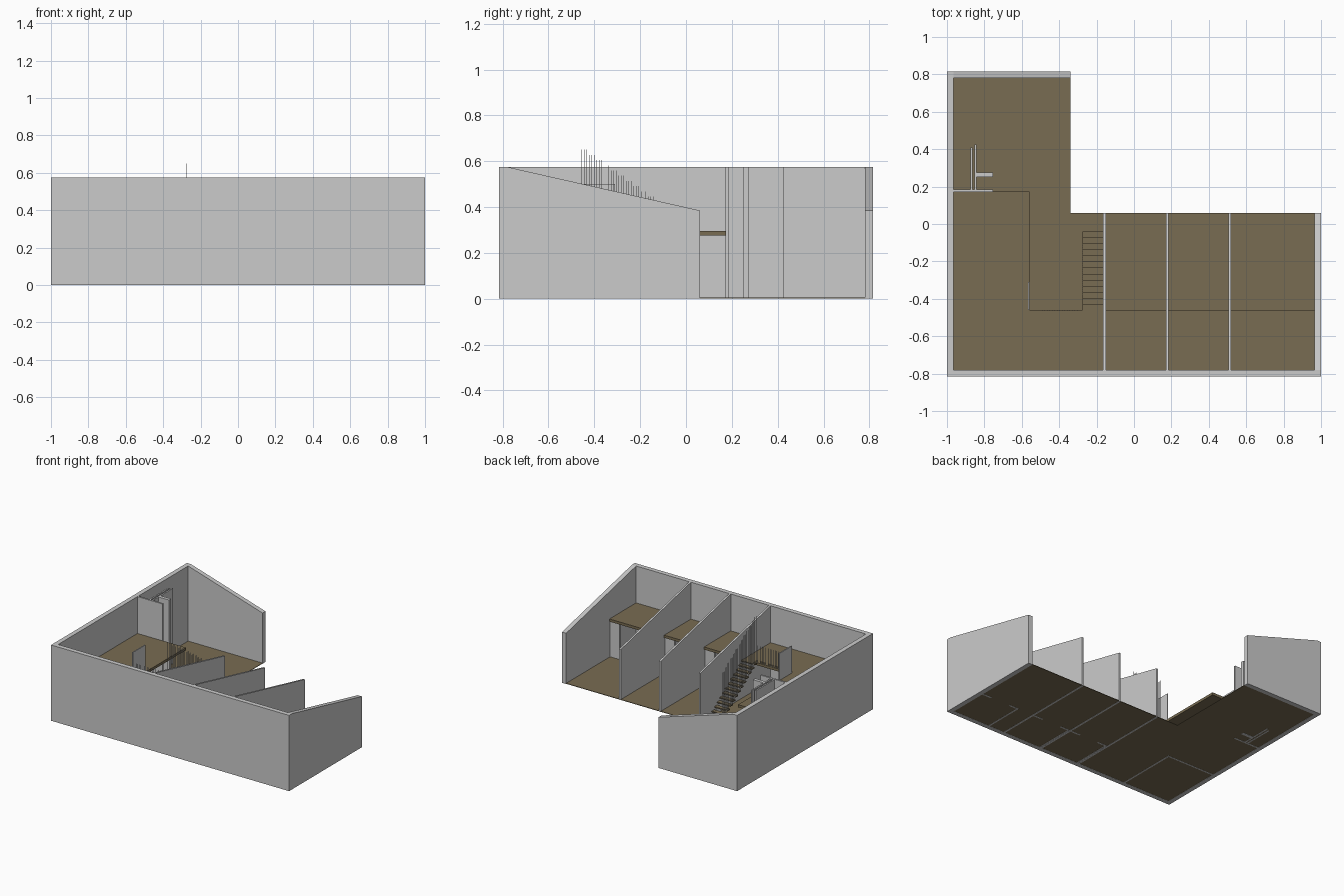
import bpy, bmesh
from mathutils import Vector

if "Cube" in bpy.data.objects:
    bpy.data.objects.remove(bpy.data.objects["Cube"])

brown = bpy.data.materials.new("timber_floor")
brown.diffuse_color = (0.19, 0.15, 0.085, 1)
brown.use_nodes = True
brown.node_tree.nodes["Principled BSDF"].inputs["Base Color"].default_value = brown.diffuse_color

HI, LO = 0.575, 0.385        # wall height at the eaves, and at the low open side
X0, X1, Y0, Y1 = -1.0, 1.0, -0.815, 0.815
T = 0.035                    # outer wall thickness
IX, IY = -0.34, 0.06         # inner corner of the L plan
MEZ = 0.295                  # upper floor level
MX, MY, ME = -0.56, -0.46, 0.175  # upper floor edges


def prism(name, profile, sweep, mat=None):
    """Extrude a planar loop of points along the sweep vector."""
    bm = bmesh.new()
    face = bm.faces.new([bm.verts.new(p) for p in profile])
    ext = bmesh.ops.extrude_face_region(bm, geom=[face])
    verts = [g for g in ext["geom"] if isinstance(g, bmesh.types.BMVert)]
    bmesh.ops.translate(bm, verts=verts, vec=Vector(sweep))
    bmesh.ops.recalc_face_normals(bm, faces=bm.faces)
    return finish(name, bm, mat)


def finish(name, bm, mat=None):
    mesh = bpy.data.meshes.new(name)
    bm.to_mesh(mesh)
    bm.free()
    obj = bpy.data.objects.new(name, mesh)
    bpy.context.collection.objects.link(obj)
    if mat:
        mesh.materials.append(mat)
    return obj


def boxes(name, spans, mat=None):
    """One object made of boxes given as (x0, x1, y0, y1, z0, z1)."""
    bm = bmesh.new()
    for a, b, c, d, e, f in spans:
        cube = bmesh.ops.create_cube(bm, size=1)["verts"]
        bmesh.ops.scale(bm, verts=cube, vec=(b - a, d - c, f - e))
        bmesh.ops.translate(bm, verts=cube, vec=((a + b) / 2, (c + d) / 2, (e + f) / 2))
    return finish(name, bm, mat)


def plan(name, pts, z0, z1, mat=None):
    return prism(name, [(x, y, z0) for x, y in pts], (0, 0, z1 - z0), mat)


# Outer walls: level front and left, sloping right and back
boxes("front_wall", [(X0, X1, Y0, Y0 + T, 0, HI)])
boxes("left_wall", [(X0, X0 + T, Y0 + T, Y1, 0, HI)])


def sloped_wall(name, x, thick):
    ya = Y0 + T
    prism(name, [(x, ya, 0), (x, IY, 0), (x, IY, LO), (x, ya, HI)], (thick, 0, 0))


sloped_wall("right_wall", X1 - T, T)
xa = X0 + T
prism("back_wall", [(xa, Y1 - T, 0), (IX, Y1 - T, 0), (IX, Y1 - T, LO), (xa, Y1 - T, HI)], (0, T, 0))

# Partitions between the bays
bays = (-0.165, 0.17, 0.505)
for i, x in enumerate(bays):
    sloped_wall(f"partition_{i + 1}", x, 0.014)

# Ground floor and L-shaped upper floor
plan("ground_floor", [(xa, Y0 + T), (X1 - T, Y0 + T), (X1 - T, IY), (IX, IY),
                      (IX, Y1 - T), (xa, Y1 - T)], 0.001, 0.005, brown)
plan("upper_floor", [(xa, Y0 + T), (X1 - T, Y0 + T), (X1 - T, MY), (MX, MY),
                     (MX, ME), (xa, ME)], MEZ - 0.02, MEZ, brown)

# Service shaft in the left wing
boxes("service_shaft", [
    (xa, -0.755, 0.172, 0.185, 0, HI),
    (-0.875, -0.864, 0.185, 0.41, 0, HI),
    (-0.853, -0.842, 0.185, 0.425, 0, HI),
    (-0.842, -0.755, 0.25, 0.275, 0, HI)])

# Small rooms under the upper floor, with door gaps
under = MEZ - 0.02
for i, right in enumerate((0.17, 0.505, X1 - T)):
    left = right - 0.32
    boxes(f"washroom_walls_{i + 1}", [
        (right - 0.08, right, MY - 0.02, MY - 0.008, 0, under),
        (left, left + 0.08, MY - 0.02, MY - 0.008, 0, under),
        (left, left + 0.012, Y0 + T, MY - 0.02, 0, under)])
boxes("corner_room_walls", [
    (MX - 0.014, MX - 0.002, Y0 + T, -0.3, 0, under),
    (xa, MX - 0.002, -0.312, -0.3, 0, under)])

# Screen at the corner of the upper floor
boxes("landing_screen", [(MX - 0.008, MX, MY, -0.31, MEZ, 0.5)])

# Open stair and its balusters
steps, sy0 = 13, -0.04
run, rise = (sy0 - MY) / steps, MEZ / steps
treads, bars = [], []
for i in range(steps):
    y, z = sy0 - run * i, rise * (i + 1)
    treads.append((-0.275, -0.165, y - run, y, z - 0.008, z))
    for k in range(3):
        yb = y - run * (k + 0.5) / 3
        bars.append((-0.2745, -0.2725, yb - 0.001, yb + 0.001, z, z + 0.355))
boxes("stair_treads", treads, brown)
boxes("stair_balusters", bars)

# Railing along the upper floor beside the stair
boxes("landing_balusters", [(x, x + 0.002, MY - 0.004, MY - 0.002, MEZ, MEZ + 0.13)
                            for x in (MX + 0.0135 * k for k in range(22))])
